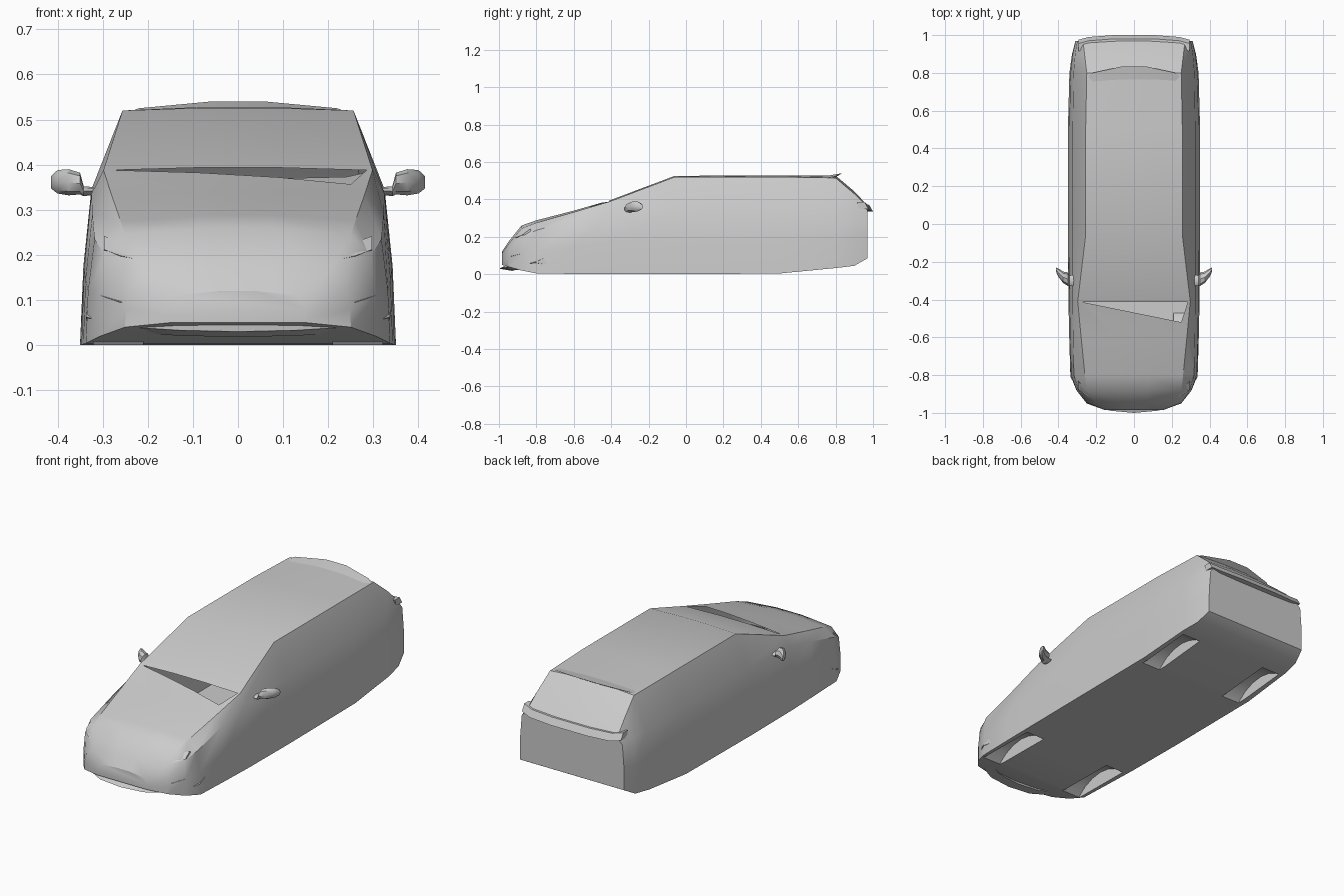
import bpy, bmesh, math
from mathutils import Matrix, Vector

if "Cube" in bpy.data.objects:
    bpy.data.objects.remove(bpy.data.objects["Cube"])


def add_object(name, bm):
    bmesh.ops.recalc_face_normals(bm, faces=bm.faces)
    me = bpy.data.meshes.new(name)
    bm.to_mesh(me)
    bm.free()
    ob = bpy.data.objects.new(name, me)
    bpy.context.collection.objects.link(ob)
    return ob


def loft(name, rings):
    """Skin closed rings of equal length and cap both ends."""
    bm = bmesh.new()
    vs = [[bm.verts.new(p) for p in r] for r in rings]
    n = len(vs[0])
    for a, b in zip(vs, vs[1:]):
        for i in range(n):
            j = (i + 1) % n
            bm.faces.new((a[i], a[j], b[j], b[i]))
    bm.faces.new(vs[0])
    bm.faces.new(vs[-1])
    return add_object(name, bm)


def strip(name, path, profile):
    """Sweep a small (dy, dz) profile along a path."""
    return loft(name, [[(x, y + dy, z + dz) for dy, dz in profile] for x, y, z in path])


def both_sides(half):
    return [(-x, y, z) for x, y, z in reversed(half) if x > 0] + half


def smooth(ob, angle=32):
    bpy.ops.object.select_all(action='DESELECT')
    ob.select_set(True)
    bpy.context.view_layer.objects.active = ob
    bpy.ops.object.shade_smooth_by_angle(angle=math.radians(angle))


# Body stations: y, floor z, floor half width, belt half width, belt z,
# upper edge half width, upper edge z, centre z
stations = [
    (-.985, .05, .15, .15, .08, .13, .11, .12),
    (-.95, .04, .25, .24, .12, .20, .16, .172),
    (-.88, .02, .305, .295, .20, .25, .245, .26),
    (-.80, .004, .337, .318, .235, .26, .275, .288),
    (-.60, .002, .343, .323, .29, .28, .332, .34),
    (-.41, 0, .347, .325, .335, .298, .388, .394),
    (-.06, 0, .35, .325, .345, .256, .52, .526),
    (.50, .004, .35, .325, .345, .256, .52, .528),
    (.80, .033, .342, .32, .345, .25, .515, .527),
    (.90, .045, .328, .312, .345, .262, .43, .443),
    (.97, .085, .31, .30, .325, .27, .36, .368),
]


def section(y, z0, wb, wm, zm, wr, zr, zc):
    zh = z0 + (zm - z0) * .5
    half = [(wb, z0), (wb * .55 + wm * .45 + .004, zh), (wm, zm), (wr, zr), (wr * .3, zc)]
    return [(x, y, z) for x, z in half] + [(-x, y, z) for x, z in reversed(half)]


body = loft("car_body", [section(*s) for s in stations])

# Wheel wells as shallow arches in the floor, and the open gap at the windscreen base
cutters = []
for y in (-.65, .63):
    for side in (-1, 1):
        bm = bmesh.new()
        bmesh.ops.create_cone(bm, cap_ends=True, segments=24, radius1=.245, radius2=.245, depth=.11,
                              matrix=Matrix.Translation((side * .265, y, -.165))
                              @ Matrix.Rotation(math.pi / 2, 4, 'Y'))
        cutters.append(add_object("wheel_well_cutter", bm))
tri = [(-.28, -.412), (.285, -.412), (.25, -.52)]
cutters.append(loft("cowl_gap_cutter", [[(x, y, z) for x, y in tri] for z in (.2, .6)]))
for c in cutters:
    m = body.modifiers.new("cut", 'BOOLEAN')
    m.operation, m.solver, m.object = 'DIFFERENCE', 'EXACT', c
deps = bpy.context.evaluated_depsgraph_get()
cut_mesh = bpy.data.meshes.new_from_object(body.evaluated_get(deps))
body.modifiers.clear()
body.data = cut_mesh
for c in cutters:
    bpy.data.objects.remove(c)

# Remove the pit walls so the gap opens into the hollow shell
bm = bmesh.new()
bm.from_mesh(body.data)
pit = []
for f in bm.faces:
    if all(-.29 < v.co.x < .29 and -.53 < v.co.y < -.40 and v.co.z > .19 for v in f.verts):
        if abs(f.normal.z) < .2 or f.calc_center_median().z < .25:
            pit.append(f)
bmesh.ops.delete(bm, geom=pit, context='FACES')
bm.to_mesh(body.data)
bm.free()
parts = [body]

# Front lip, rear window ledge and roof spoiler
parts.append(strip("front_lip", both_sides([(0, -1, .03), (.13, -.988, .033), (.27, -.92, .042), (.337, -.81, .063)]),
                   [(0, 0), (.05, .022), (.07, -.012)]))
parts.append(strip("rear_ledge", both_sides([(.11, 1, .335), (.24, .99, .338), (.295, .975, .35)]),
                   [(0, 0), (-.02, .035), (-.06, .035), (-.05, 0)]))
parts.append(strip("roof_spoiler", both_sides([(.06, .835, .54), (.22, .80, .525), (.245, .78, .515)]),
                   [(0, 0), (-.07, -.012), (-.04, -.024)]))

# Headlamp and fog lamp creases, and door mirrors, on each side
for s, label in ((-1, "left"), (1, "right")):
    def sided(path):
        return [(s * x, y, z) for x, y, z in path]
    parts.append(strip(label + "_headlamp_crease",
                       sided([(.21, -.925, .187), (.26, -.905, .198), (.297, -.872, .212)]),
                       [(0, 0), (.04, .03), (.05, -.01)]))
    parts.append(strip(label + "_fog_lamp_crease",
                       sided([(.19, -.965, .083), (.26, -.938, .095), (.305, -.88, .11)]),
                       [(0, 0), (.04, .02), (.05, -.01)]))
    # x, y centre, z centre, half depth, half height of the mirror rings
    rings = [(.315, -.30, .342, .03, .008), (.342, -.30, .341, .028, .011), (.35, -.292, .358, .036, .024),
             (.375, -.282, .361, .03, .029), (.40, -.258, .362, .022, .026), (.414, -.24, .361, .01, .014)]
    parts.append(loft(label + "_door_mirror",
                      [[(s * x, y + dy * math.cos(k * math.pi / 4), z + dz * math.sin(k * math.pi / 4))
                        for k in range(8)] for x, y, z, dy, dz in rings]))

for p in parts:
    smooth(p)
